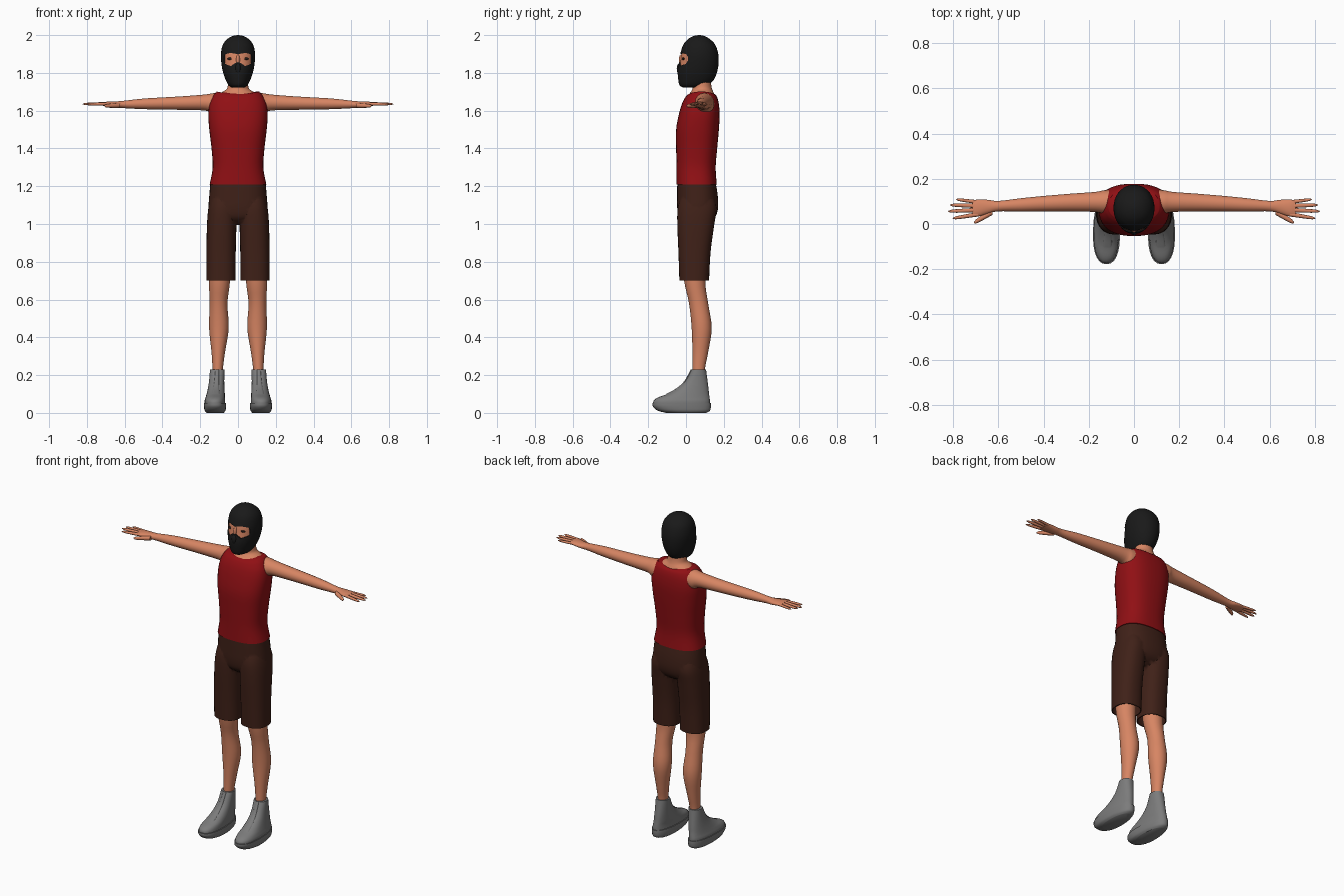
import bpy, bmesh
from math import sin, cos, pi, copysign
from mathutils import Vector

if "Cube" in bpy.data.objects:
    bpy.data.objects.remove(bpy.data.objects["Cube"])


def material(name, rgb):
    m = bpy.data.materials.new(name)
    m.diffuse_color = (*rgb, 1)
    m.use_nodes = True
    m.node_tree.nodes["Principled BSDF"].inputs["Base Color"].default_value = m.diffuse_color
    return m


SKIN = material("skin", (0.68, 0.235, 0.125))
RED = material("red cloth", (0.28, 0.005, 0.007))
BROWN = material("brown cloth", (0.05, 0.015, 0.009))
BLACK = material("black cloth", (0.01, 0.01, 0.01))
GREY = material("grey canvas", (0.2, 0.2, 0.2))
DARK = material("eye dark", (0.02, 0.012, 0.01))


def activate(ob):
    bpy.ops.object.select_all(action='DESELECT')
    ob.select_set(True)
    bpy.context.view_layer.objects.active = ob


def finish(name, bm, mat, mirror=False, smooth=True):
    bmesh.ops.recalc_face_normals(bm, faces=bm.faces)
    me = bpy.data.meshes.new(name)
    bm.to_mesh(me)
    bm.free()
    ob = bpy.data.objects.new(name, me)
    bpy.context.collection.objects.link(ob)
    me.materials.append(mat)
    if smooth:
        activate(ob)
        bpy.ops.object.shade_smooth_by_angle(angle=0.85)
    if mirror:
        ob.modifiers.new("Mirror", 'MIRROR').use_mirror_merge = False
    return ob


def spline(rows, steps):
    """Smooth curve through all rows of numbers."""
    out = []
    for i in range(len(rows) - 1):
        quad = [rows[max(i - 1, 0)], rows[i], rows[i + 1], rows[min(i + 2, len(rows) - 1)]]
        for s in range(steps):
            t = s / steps
            out.append([b + 0.5 * t * (c - a + t * (2*a - 5*b + 4*c - d + t * (3*(b - c) + d - a)))
                        for a, b, c, d in zip(*quad)])
    return out + [list(rows[-1])]


def loft(name, rows, mat, axis='z', n=28, power=2.0, egg=0.0, saddle=0.0, steps=4, mirror=False):
    """Rows are (t, a_min, a_max, b_min, b_max): (z, x, y) spans, or (x, y, z) when axis is x."""
    bm = bmesh.new()
    rings = []
    curve = spline(rows, steps)
    for k, (t, a0, a1, b0, b1) in enumerate(curve):
        ring = []
        lift = saddle * max(0, k / (len(curve) - 1) * 5 - 4)
        for i in range(n):
            c, s = cos(2*pi*i/n), sin(2*pi*i/n)
            cs = copysign(abs(c) ** (2/power), c)
            ss = copysign(abs(s) ** (2/power), s)
            a = (a0 + a1)/2 + (a1 - a0)/2 * cs * (1 - egg * s)
            b = (b0 + b1)/2 + (b1 - b0)/2 * ss
            tt = t + lift * c * c
            ring.append(bm.verts.new((a, b, tt) if axis == 'z' else (tt, a, b)))
        rings.append(ring)
    for r, q in zip(rings, rings[1:]):
        for i in range(n):
            bm.faces.new((r[i], r[(i+1) % n], q[(i+1) % n], q[i]))
    bm.faces.new(rings[0])
    bm.faces.new(rings[-1])
    return finish(name, bm, mat, mirror)


def ellipsoid(name, loc, size, mat, mirror=False):
    bm = bmesh.new()
    bmesh.ops.create_uvsphere(bm, u_segments=20, v_segments=12, radius=1)
    bmesh.ops.scale(bm, vec=size, verts=bm.verts)
    bmesh.ops.translate(bm, vec=loc, verts=bm.verts)
    return finish(name, bm, mat, mirror)


def boolean(ob, other, op):
    m = ob.modifiers.new("Boolean", 'BOOLEAN')
    m.operation, m.solver, m.object = op, 'EXACT', other
    bpy.context.view_layer.update()
    activate(ob)
    bpy.ops.object.modifier_apply(modifier=m.name)
    bpy.data.objects.remove(other)


def sym(rows):
    return [(z, -x, x, y0, y1) for z, x, y0, y1 in rows]


# Head mask and the face inside it
head = sym([(1.722, .03, -.015, .09), (1.735, .05, -.034, .118), (1.765, .066, -.041, .148),
            (1.81, .081, -.044, .166), (1.86, .089, -.036, .173), (1.905, .09, -.029, .17),
            (1.95, .08, -.014, .154), (1.98, .056, .012, .125), (1.995, .028, .04, .098),
            (2.0, .004, .066, .074)])
mask = loft("head_mask", head, BLACK, n=36, power=2.1)
loft("face", [(1.86 + (z-1.86)*.93, a*.95, b*.95, .068 + (c-.068)*.94, .068 + (d-.068)*.94)
              for z, a, b, c, d in head], SKIN, n=36, power=2.1)

# Eye opening cut through the mask
half = [(.0, 1.899), (.04, 1.906), (.068, 1.899), (.08, 1.876), (.068, 1.847),
        (.038, 1.836), (.018, 1.85), (.0, 1.86)]
outline = half + [(-x, z) for x, z in half[-2:0:-1]]
bm = bmesh.new()
face = bm.faces.new([bm.verts.new((x, -.2, z)) for x, z in outline])
new = bmesh.ops.extrude_face_region(bm, geom=[face])["geom"]
bmesh.ops.translate(bm, vec=(0, .21, 0), verts=[v for v in new if isinstance(v, bmesh.types.BMVert)])
cutter = finish("eye_opening_cutter", bm, BLACK, smooth=False)
cutter.hide_render = True
boolean(mask, cutter, 'DIFFERENCE')

# Facial details
ellipsoid("masked_nose", (0, -.03, 1.822), (.017, .019, .032), BLACK)
ellipsoid("nose_bridge", (0, -.026, 1.868), (.01, .012, .03), SKIN)
ellipsoid("eye", (.038, -.013, 1.875), (.02, .008, .007), DARK, True)

# Neck and shoulders
loft("neck", sym([(1.64, .118, .01, .158), (1.68, .108, .012, .152), (1.698, .085, .025, .145),
                  (1.715, .06, .034, .138), (1.74, .053, .034, .133), (1.79, .05, .035, .13)]), SKIN)

# Sleeveless shirt
loft("shirt", sym([(1.21, .15, -.05, .163), (1.3, .134, -.05, .157), (1.4, .14, -.052, .165),
                   (1.5, .152, -.052, .174), (1.58, .157, -.038, .178), (1.64, .15, -.02, .173),
                   (1.675, .132, -.001, .163), (1.688, .112, .014, .151)]),
     RED, n=40, power=2.5, saddle=.013)

# Shorts: hips joined with two leg tubes, open at the hems
shorts = loft("shorts", sym([(.995, .09, .01, .1), (1.03, .146, -.033, .15), (1.08, .156, -.046, .169),
                             (1.15, .152, -.047, .168), (1.22, .146, -.046, .157)]),
              BROWN, n=36, power=2.4)
tubes = loft("shorts_legs", [(.70, .012, .168, -.035, .122), (.85, .012, .167, -.04, .13),
                             (1.0, .008, .164, -.046, .15), (1.09, .006, .156, -.043, .162),
                             (1.16, .02, .14, -.02, .14)], BROWN, n=32, power=2.4, mirror=True)
boolean(shorts, tubes, 'UNION')
bm = bmesh.new()
bm.from_mesh(shorts.data)
bmesh.ops.delete(bm, geom=[f for f in bm.faces if all(v.co.z < .703 for v in f.verts)], context='FACES')
bm.to_mesh(shorts.data)
bm.free()
shell = shorts.modifiers.new("Solidify", 'SOLIDIFY')
shell.thickness, shell.offset = .005, -1

# Legs
loft("leg", [(.15, .082, .135, .035, .1), (.23, .08, .135, .034, .1), (.32, .069, .14, .034, .117),
             (.45, .049, .153, .03, .136), (.58, .056, .15, .016, .117), (.7, .042, .154, -.01, .103),
             (.9, .03, .155, -.03, .12)], SKIN, mirror=True)

# Shoes: ankle-high upper, raised tongue panel and sole
upper = [(.03, .068, .176, -.17, .127), (.06, .068, .177, -.173, .127), (.08, .069, .172, -.152, .125),
         (.1, .07, .166, -.1, .122), (.13, .072, .159, -.046, .119), (.17, .073, .153, -.003, .114),
         (.23, .072, .148, .03, .106)]
loft("shoe_upper", upper, GREY, power=2.3, egg=.12, mirror=True)
loft("shoe_tongue", [(z, a + .026, b - .026, c - .005, c + .06) for z, a, b, c, d in upper[3:]],
     GREY, power=3.5, mirror=True)
loft("shoe_sole", [(0, .076, .166, -.105, .108), (.012, .067, .176, -.15, .127),
                   (.033, .063, .18, -.175, .132), (.052, .063, .181, -.178, .132)],
     GREY, power=2.3, egg=.12, mirror=True)

# Arms with palms
loft("arm", [(.1, .045, .15, 1.578, 1.694), (.135, .046, .149, 1.582, 1.692), (.17, .053, .142, 1.6, 1.686),
             (.28, .056, .134, 1.604, 1.677), (.4, .056, .124, 1.606, 1.67), (.5, .055, .114, 1.608, 1.664),
             (.6, .056, .102, 1.613, 1.653), (.645, .046, .107, 1.616, 1.649),
             (.69, .033, .108, 1.622, 1.648), (.715, .032, .105, 1.626, 1.644)],
     SKIN, axis='x', mirror=True)

# Fingers and thumb: start (x, y, z), end (x, y, z), base radius
digits = {"thumb": ((.625, .055, 1.628), (.708, .006, 1.625), .014),
          "index_finger": ((.69, .043, 1.636), (.802, .025, 1.634), .0095),
          "middle_finger": ((.69, .062, 1.637), (.822, .056, 1.635), .0098),
          "ring_finger": ((.69, .08, 1.637), (.814, .084, 1.635), .0095),
          "little_finger": ((.685, .096, 1.635), (.787, .109, 1.634), .0085)}
for name, (p, q, r) in digits.items():
    rows = []
    for t, w in ((0, 1), (.35, .95), (.7, .82), (.9, .62), (1, .15)):
        c = Vector(p).lerp(Vector(q), t)
        rows.append((c.x, c.y - r*w, c.y + r*w, c.z - r*w*.9, c.z + r*w*.9))
    loft(name, rows, SKIN, axis='x', n=12, steps=3, mirror=True)
